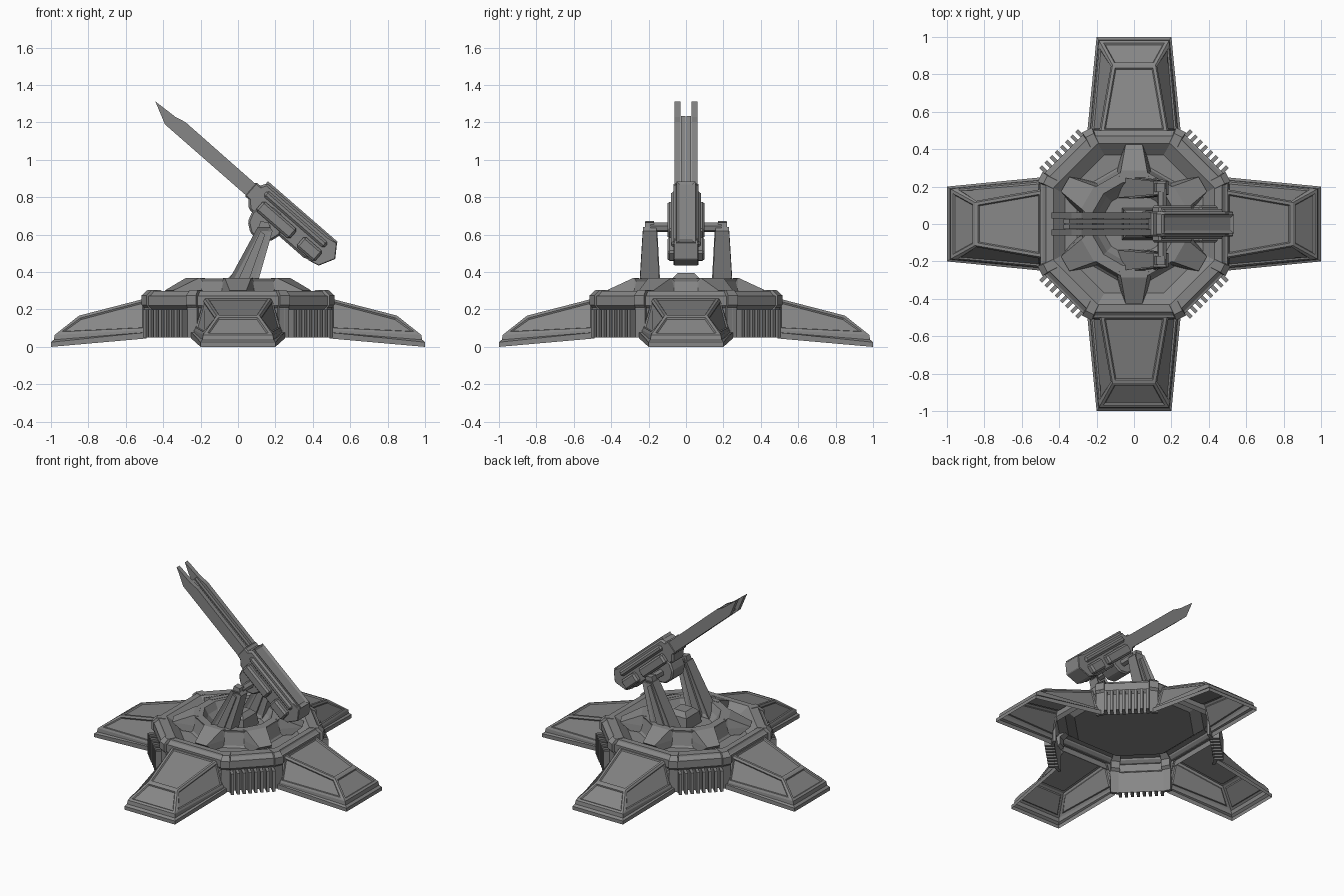
import bpy, bmesh
from math import sin, cos, pi, radians
from mathutils import Vector

cube = bpy.data.objects.get("Cube")
if cube:
    bpy.data.objects.remove(cube, do_unlink=True)

grey = bpy.data.materials.new("gunmetal_grey")
grey.use_nodes = True
COLOUR = (0.24, 0.24, 0.24, 1)
grey.diffuse_color = COLOUR
grey.node_tree.nodes["Principled BSDF"].inputs["Base Color"].default_value = COLOUR


def add(name, mesh, turn=0.0):
    obj = bpy.data.objects.new(name, mesh)
    bpy.context.collection.objects.link(obj)
    obj.rotation_euler.z = turn
    return obj


def finish(name, bm):
    mesh = bpy.data.meshes.new(name)
    bm.to_mesh(mesh)
    bm.free()
    mesh.materials.append(grey)
    return mesh


def loft(loops, closed=True, cap_first=True, cap_last=True, skip=None):
    """Bridge loops of points with quads; skip(i, j) leaves a quad out."""
    bm = bmesh.new()
    rows = [[bm.verts.new(p) for p in loop] for loop in loops]
    n = len(rows[0])
    for i in range(len(rows) - 1):
        for j in range(n if closed else n - 1):
            if skip and skip(i, j):
                continue
            k = (j + 1) % n
            bm.faces.new((rows[i][j], rows[i][k], rows[i + 1][k], rows[i + 1][j]))
    if cap_first:
        bm.faces.new(rows[0][::-1])
    if cap_last:
        bm.faces.new(rows[-1])
    bmesh.ops.recalc_face_normals(bm, faces=bm.faces)
    return bm


def face_up(bm):
    """Turn an open shell so that its highest face points up."""
    bm.normal_update()
    top = max(bm.faces, key=lambda f: abs(f.normal.z) + f.calc_center_median().z)
    if top.normal.z < 0:
        bmesh.ops.reverse_faces(bm, faces=bm.faces)
    bm.normal_update()


def inset(bm, faces, width, depth):
    bmesh.ops.inset_individual(bm, faces=faces, thickness=width, depth=depth,
                               use_even_offset=True)


def box(x, y, z):
    """Box between the given (low, high) pairs."""
    return loft([[(x[0], y[0], h), (x[1], y[0], h), (x[1], y[1], h), (x[0], y[1], h)]
                 for h in z])


def ring(radius, z, sides=12):
    return [(radius * cos(2 * pi * (i + .5) / sides),
             radius * sin(2 * pi * (i + .5) / sides), z) for i in range(sides)]


# Octagonal hull, open underneath, with a sunken deck; side walls only between legs
def octagon(a, z, ratio=.5):
    b = a * ratio
    return [(a, -b, z), (a, b, z), (b, a, z), (-b, a, z),
            (-a, b, z), (-a, -b, z), (-b, -a, z), (b, -a, z)]


hull = loft([octagon(*loop) for loop in
             ((.48, .05), (.48, .2), (.5, .22), (.5, .272), (.47, .30),
              (.43, .30, .45), (.37, .25, .43))],
            cap_first=False, skip=lambda i, j: i == 0 and j % 2 == 0)
face_up(hull)
bevels = [f for f in hull.faces if .5 < f.normal.z < .95 and f.calc_center_median().z > .28]
inset(hull, bevels, .01, -.005)
add("hull", finish("hull", hull))

# Corner posts from the ground edge up over the hull rim
post = finish("corner_post", loft(
    [[(r0, -w, z), (r1, -w, z), (r1, w, z), (r0, w, z)]
     for r0, r1, w, z in ((.528, .548, .03, .05), (.528, .548, .03, .21),
                          (.51, .562, .03, .225), (.51, .562, .03, .275),
                          (.47, .53, .024, .303))]))
for i in range(8):
    corner = octagon(1, 0)[i]
    add("corner_post_%d" % (i + 1), post, Vector(corner[:2]).angle_signed(Vector((1, 0))))

# Cooling fins on the four diagonal walls
fin = bmesh.new()
for k in range(8):
    t = (k - 3.5) * .039
    part = finish("fin_part", box((.505, .57), (t - .01, t + .01), (.05, .2)))
    fin.from_mesh(part)
    bpy.data.meshes.remove(part)
fins = finish("cooling_fins", fin)
for i in range(4):
    add("cooling_fins_%d" % (i + 1), fins, pi / 4 + i * pi / 2)


# Four armoured legs: hollow shells with a skirt and recessed panels
def leg_loop(x0, w0, z0, x1, w1, z1):
    return [(x0, w0, z0), (x1, w1, z1), (x1, -w1, z1), (x0, -w0, z0)]


leg = loft([leg_loop(.49, .25, .045, 1.0, .2, 0), leg_loop(.49, .25, .078, 1.0, .2, .025),
            leg_loop(.49, .236, .078, .985, .19, .038), leg_loop(.49, .235, .09, .98, .187, .064),
            leg_loop(.49, .178, .26, .85, .115, .167)],
           closed=False, cap_first=False)
face_up(leg)
plates = [f for f in leg.faces if f.calc_area() > .02 and f.calc_center_median().z > .08]
inset(leg, plates, .016, 0)
inset(leg, plates, .006, -.008)
# Gussets that close the hull wall beside the leg root
for s in (1, -1):
    gusset = [leg.verts.new((.488, s * y, z))
              for y, z in ((.25, .045), (.25, .26), (.178, .26), (.235, .085))]
    leg.faces.new(gusset[::-s])
leg_mesh = finish("leg", leg)
for i, side in enumerate(("left", "back", "right", "front")):
    add("leg_" + side, leg_mesh, i * pi / 2)

# Turntable collar with a sunken well
collar = loft([ring(r, z) for r, z in ((.315, .254), (.285, .365), (.23, .365),
                                       (.205, .32), (.17, .285))], cap_first=False)
face_up(collar)
collar_walls = [f for f in collar.faces if f.calc_center_median().xy.length > .28]
inset(collar, collar_walls, .014, -.008)
add("turntable_collar", finish("turntable_collar", collar))

# Six sloping buttresses around the collar
buttress = finish("buttress", loft(
    [[(.25, -w0, z0), (r, -w1, z1), (r, w1, z1), (.25, w0, z0)]
     for w0, z0, r, w1, z1 in ((.10, .255, .36, .07, .255), (.095, .30, .425, .045, .302),
                               (.08, .367, .285, .07, .367))]))
for i in range(6):
    add("buttress_%d" % (i + 1), buttress, pi / 6 + i * pi / 3)

# Low pedestal in the well
add("well_pedestal", finish("well_pedestal", loft(
    [[(.02 - w, -w, z), (.02 + w, -w, z), (.02 + w, w, z), (.02 - w, w, z)]
     for w, z in ((.085, .28), (.075, .365), (.045, .395))])))

# Two leaning support arms with recessed sides, a raised rib and a narrow cap
ARM = ((-.085, .29), (.09, .29), (.185, .62), (.17, .64), (.105, .64))
CAP = ((.10, .61), (.175, .61), (.165, .665), (.12, .672))
RIB = ((-.03, .29), (.035, .29), (.145, .6), (.12, .62))
for sign, side in ((1, "back"), (-1, "front")):
    def slab(name, profile, inner, outer, recess=False):
        # Thickness narrows with height
        bm = loft([[(x, sign * (.19 + d * (1 - z + .29)), z) for x, z in profile]
                   for d in (inner, outer)])
        if recess:
            inset(bm, [f for f in bm.faces if abs(f.normal.y) > .7], .02, -.01)
        add(name + "_" + side, finish(name, bm))
    slab("support_arm", ARM, -.05, .06, recess=True)
    slab("arm_rib", RIB, -.055, .062)
    slab("arm_cap", CAP, -.03, .045)

# Gun frame: u runs forward along the barrel, v runs upward across it
PITCH = radians(41)
PIVOT = Vector((.15, 0, .66))
U = Vector((-cos(PITCH), 0, sin(PITCH)))
V = Vector((sin(PITCH), 0, cos(PITCH)))


def gun_part(name, profile, y0, y1, bevel=0.0, panel=None):
    bm = loft([[PIVOT + u * U + v * V + Vector((0, y, 0)) for u, v in profile]
               for y in (y0, y1)])
    if panel:
        inset(bm, [f for f in bm.faces if f.normal.dot(V) > .9], *panel)
    obj = add(name, finish(name, bm))
    if bevel:
        mod = obj.modifiers.new("chamfer", "BEVEL")
        mod.width, mod.segments, mod.limit_method = bevel, 1, "ANGLE"


def rect(u0, u1, v0, v1):
    return ((u0, v0), (u1, v0), (u1, v1), (u0, v1))


def disc(radius, sides, u=0.0, v=0.0):
    return [(u + radius * cos(2 * pi * i / sides), v + radius * sin(2 * pi * i / sides))
            for i in range(sides)]


# Axle and pivot hub under the receiver
gun_part("axle", disc(.026, 6, -.014, -.016), -.19, .19)
gun_part("pivot_hub", disc(.098, 10), -.072, .072, bevel=.01)

# Receiver with recessed top and heavy breech
gun_part("receiver", ((.165, .115), (.137, .165), (-.34, .168), (-.365, .10), (-.34, .015),
                      (-.27, -.006), (.12, -.004), (.165, .045)), -.066, .066, bevel=.012)
gun_part("receiver_top", rect(-.355, .14, .14, .177), -.05, .05, panel=(.016, -.01))
gun_part("breech", ((-.24, .03), (-.24, .15), (-.355, .17), (-.404, .099), (-.36, .014),
                    (-.3, .0)), -.066, .066, bevel=.004)
for sign, side in ((1, "back"), (-1, "front")):
    # Side armour strips and vent pods
    for name, shape, depth in (("upper_strip", rect(-.32, .11, .1, .14), .08),
                               ("pivot_cheek", rect(-.15, .09, .015, .085), .1),
                               ("vent_pod", rect(-.33, -.2, .012, .085), .1)):
        lo, hi = sorted((sign * .05, sign * depth))
        gun_part(name + "_" + side, shape, lo, hi, bevel=.012)
    # Twin rails with slanted tips
    lo, hi = sorted((sign * .03, sign * .062))
    gun_part("rail_" + side, ((.1, .043), (.755, .045), (.875, .104), (.74, .112),
                              (.68, .126), (.1, .122)), lo, hi)
    # Split core between the rails
    lo, hi = sorted((sign * .004, sign * .026))
    gun_part("rail_core_" + side, rect(.1, .75, .058, .108), lo, hi)

# Collar gripping the rails
gun_part("rail_clamp", rect(.14, .185, .036, .132), -.066, .066, bevel=.008)
